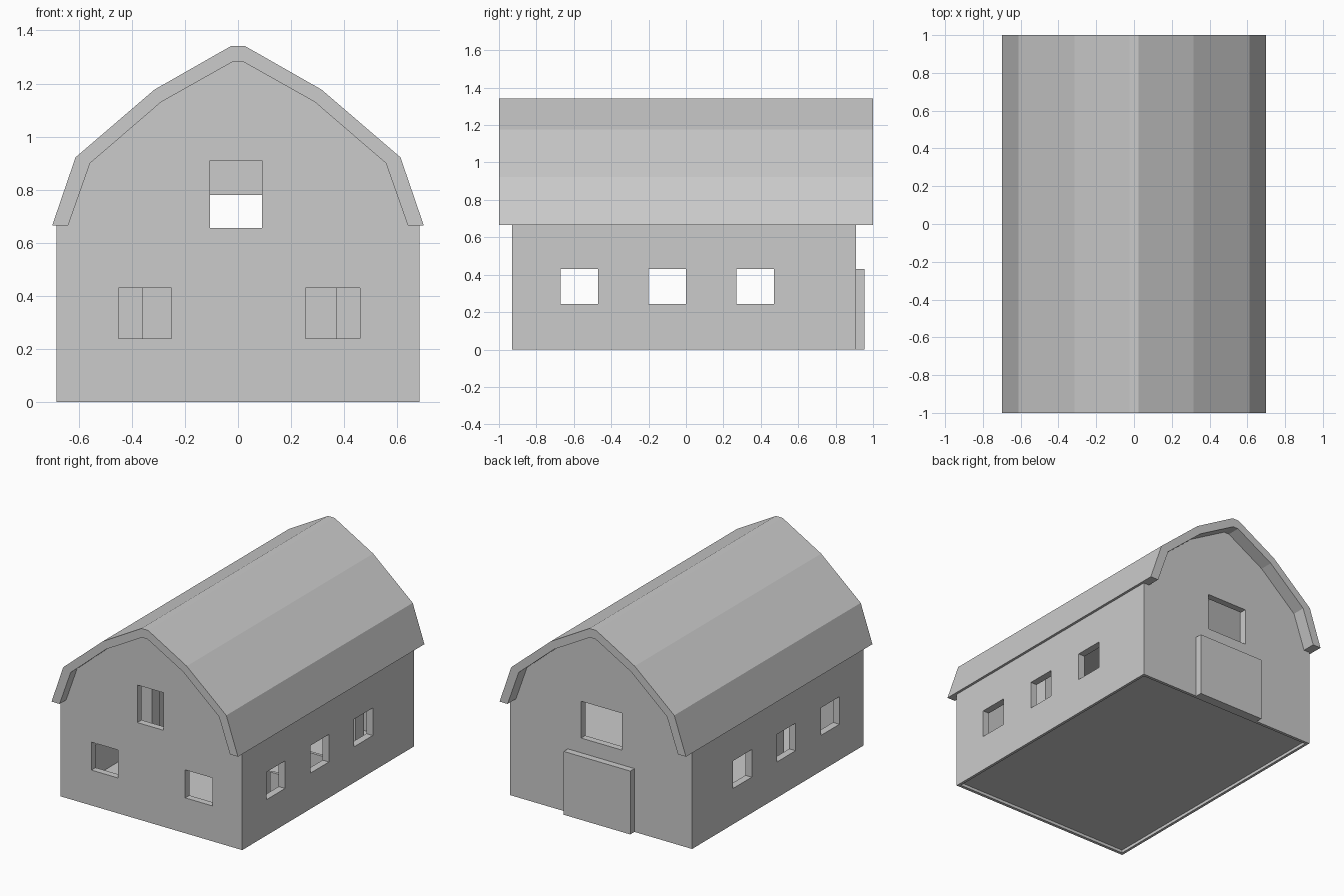
import bpy, bmesh

if "Cube" in bpy.data.objects:
    bpy.data.objects.remove(bpy.data.objects["Cube"])


def prism(name, profile, y0, y1):
    """Extrude an x-z outline from y0 to y1."""
    bm = bmesh.new()
    face = bm.faces.new([bm.verts.new((x, y0, z)) for x, z in profile])
    ext = bmesh.ops.extrude_face_region(bm, geom=[face])
    verts = [g for g in ext["geom"] if isinstance(g, bmesh.types.BMVert)]
    bmesh.ops.translate(bm, verts=verts, vec=(0, y1 - y0, 0))
    bmesh.ops.recalc_face_normals(bm, faces=bm.faces)
    mesh = bpy.data.meshes.new(name)
    bm.to_mesh(mesh)
    bm.free()
    obj = bpy.data.objects.new(name, mesh)
    bpy.context.collection.objects.link(obj)
    return obj


def box(name, x, y, z):
    return prism(name, [(x[0], z[0]), (x[1], z[0]), (x[1], z[1]), (x[0], z[1])], *y)


def cut(target, cutter):
    """Subtract the cutter, then discard it."""
    mod = target.modifiers.new("cut", "BOOLEAN")
    mod.operation, mod.solver, mod.object = "DIFFERENCE", "EXACT", cutter
    deps = bpy.context.evaluated_depsgraph_get()
    target_mesh = bpy.data.meshes.new_from_object(target.evaluated_get(deps))
    target.modifiers.clear()
    target.data = target_mesh
    bpy.data.objects.remove(cutter)


def mirrored(half):
    """Right half (bottom to top) continued down the left side."""
    return half + [(-x, z) for x, z in reversed(half)]


# Gambrel roof shell
outer = mirrored([(0.70, 0.665), (0.612, 0.922), (0.315, 1.177), (0.025, 1.342)])
inner = mirrored([(0.64, 0.665), (0.557, 0.90), (0.29, 1.13), (0.02, 1.282)])
prism("roof", outer + inner[::-1], -1, 1)

# Hollow barn body with gable ends
body = prism("walls", mirrored([(0.683, 0), (0.683, 0.67), (0.585, 0.91),
                                (0.302, 1.153), (0.022, 1.31)]), -0.93, 0.91)
cut(body, prism("room", mirrored([(0.635, 0.035), (0.635, 0.66), (0.55, 0.895),
                                  (0.285, 1.12), (0.02, 1.27)]), -0.885, 0.865))
cut(body, box("underside", (-0.665, 0.665), (-0.91, 0.89), (-0.1, 0.02)))

# Side windows, cut through both walls
for y in (-0.67, -0.2, 0.27):
    cut(body, box("side_window", (-1, 1), (y, y + 0.2), (0.243, 0.43)))

# Front windows and back loft window
for x, z in (((-0.45, -0.25), (0.24, 0.43)), ((0.255, 0.46), (0.24, 0.43)),
             ((-0.105, 0.09), (0.655, 0.91))):
    cut(body, box("front_window", x, (-1, -0.7), z))
cut(body, box("back_window", (-0.155, 0.15), (0.7, 1), (0.53, 0.78)))

# Back door
box("back_door", (-0.25, 0.25), (0.90, 0.955), (0, 0.43))

# Interior posts, stall dividers and loft floor
for x in (-0.45, 0.37):
    for y in (-0.41, 0.605):
        box("post", (x, x + 0.09), (y, y + 0.09), (0.03, 1.0))
for y in (-0.275, 0.095, 0.33):
    box("stall_divider", (0.44, 0.64), (y - 0.01, y + 0.01), (0.03, 0.22))
box("loft_floor", (-0.64, 0.64), (0.0, 0.87), (0.46, 0.50))
